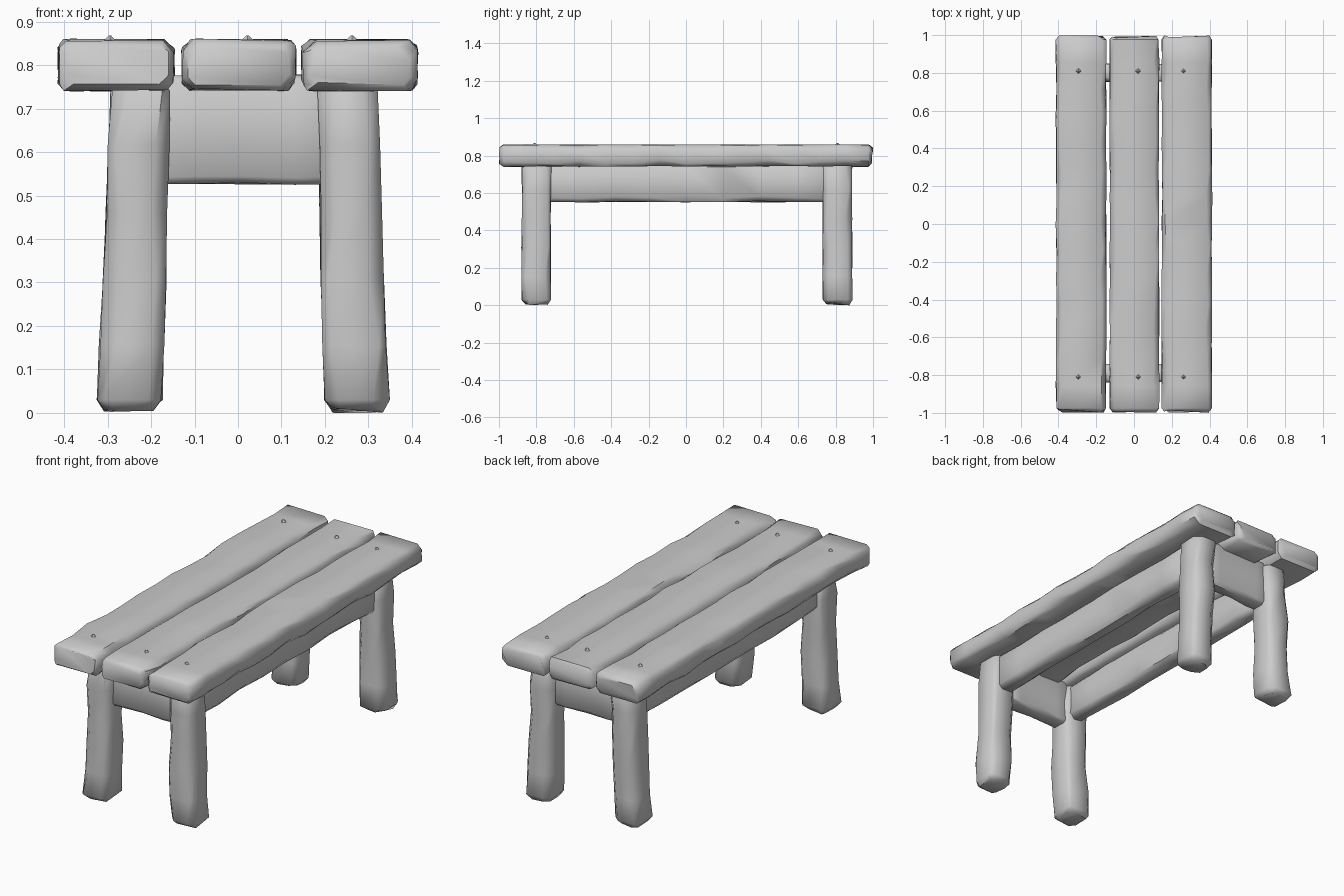
import bpy, bmesh, math, random
from mathutils import Vector

if "Cube" in bpy.data.objects:
    bpy.data.objects.remove(bpy.data.objects["Cube"], do_unlink=True)

random.seed(7)
wood = bpy.data.materials.new("grey_wood")
wood.use_nodes = True
wood.diffuse_color = (0.6, 0.6, 0.6, 1)
wood.node_tree.nodes["Principled BSDF"].inputs["Base Color"].default_value = (0.6, 0.6, 0.6, 1)


def finish(name, bm, angle=50):
    bmesh.ops.recalc_face_normals(bm, faces=bm.faces)
    mesh = bpy.data.meshes.new(name)
    bm.to_mesh(mesh)
    bm.free()
    mesh.materials.append(wood)
    obj = bpy.data.objects.new(name, mesh)
    bpy.context.collection.objects.link(obj)
    bpy.ops.object.select_all(action='DESELECT')
    obj.select_set(True)
    bpy.context.view_layer.objects.active = obj
    bpy.ops.object.shade_smooth_by_angle(angle=math.radians(angle))
    return obj


def beam(name, start, end, side, size_a, size_b, chamfer=0.025, steps=8, wobble=0.006, ragged=0.0):
    """Hewn timber: chamfered rectangle swept from start to end, with worn edges."""
    start, end = Vector(start), Vector(end)
    along = (end - start).normalized()
    u = Vector(side)
    v = along.cross(u).normalized()
    length = (end - start).length
    # worn ends: a shrunken ring, then a full ring close behind it
    stations = [0, chamfer] + [length * i / steps for i in range(1, steps)] + [length - chamfer, length]
    bm = bmesh.new()
    rings = []
    for i, d in enumerate(stations):
        tip = i in (0, len(stations) - 1)
        shrink = chamfer * 0.6 if tip else 0
        a, b = size_a[0] + (size_a[1] - size_a[0]) * d / length, size_b
        a, b = a / 2 - shrink, b / 2 - shrink
        ring = []
        for sa, sb in ((1, 1), (-1, 1), (-1, -1), (1, -1)):
            c = chamfer * random.uniform(0.5, 1.3)
            corner = [(a, b - c), (a - c, b)]
            if sa * sb < 0:
                corner.reverse()
            for pa, pb in corner:
                p = start + along * d + u * (sa * pa) + v * (sb * pb)
                p -= u * sa * random.uniform(0, wobble) + v * sb * random.uniform(0, wobble)
                if tip:
                    p += along * (1 if i == 0 else -1) * random.uniform(0, ragged)
                ring.append(bm.verts.new(p))
        rings.append(ring)
    for r, s in zip(rings, rings[1:]):
        for k in range(len(r)):
            n = (k + 1) % len(r)
            bm.faces.new((r[k], r[n], s[n], s[k]))
    bm.faces.new(rings[0])
    bm.faces.new(rings[-1])
    return finish(name, bm)


# seat planks
for name, x, width in (("right", -0.28, 0.27), ("middle", 0.002, 0.266), ("left", 0.28, 0.27)):
    beam("seat_plank_" + name, (x, -1, 0.8), (x, 1, 0.8), (1, 0, 0),
         (width, width), 0.122, chamfer=0.024, steps=14, wobble=0.007, ragged=0.018)

# splayed legs, wider at the foot
for end, y in (("front", -0.8), ("back", 0.81)):
    for side, foot, top in (("right", -0.25, -0.222), ("left", 0.274, 0.25)):
        beam(f"{end}_{side}_leg", (foot, y, 0), (top, y, 0.77), (1, 0, 0),
             (0.155, 0.142), 0.162, chamfer=0.03, steps=5, wobble=0.006, ragged=0.015)

# long rails between the legs
for name, x in (("right", -0.23), ("left", 0.25)):
    beam("side_rail_" + name, (x, -0.76, 0.655), (x, 0.77, 0.655), (1, 0, 0),
         (0.1, 0.1), 0.21, chamfer=0.022, steps=8, wobble=0.008)

# short cross rails under the seat ends
for name, y in (("front", -0.79), ("back", 0.8)):
    beam("cross_rail_" + name, (-0.23, y, 0.652), (0.25, y, 0.652), (0, 1, 0),
         (0.1, 0.1), 0.255, chamfer=0.02, steps=4, wobble=0.006)

# pointed square pegs on the seat
for x in (-0.295, 0.022, 0.262):
    for y in (-0.81, 0.81):
        bm = bmesh.new()
        bmesh.ops.create_cone(bm, cap_ends=True, segments=4, radius1=0.024, radius2=0.003, depth=0.022)
        bmesh.ops.translate(bm, verts=bm.verts, vec=(x, y, 0.857))
        finish("peg", bm, 20)
